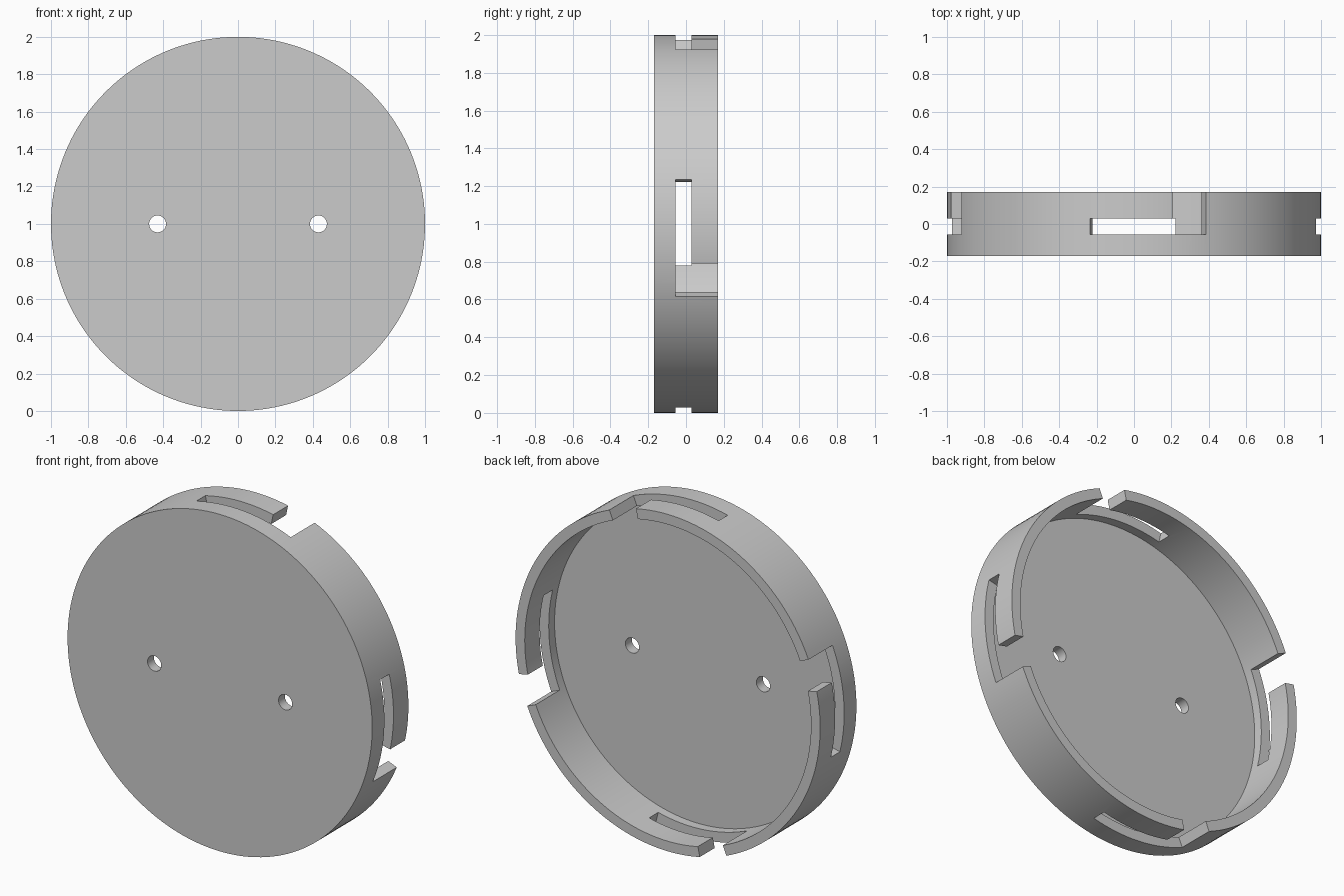
import bpy
import bmesh
from math import radians, sin, cos, pi
from mathutils import Matrix

start = bpy.data.objects.get("Cube")
if start:
    bpy.data.objects.remove(start, do_unlink=True)

# Main dimensions
OUTER, INNER = 1.0, 0.94
FRONT, FLOOR, BACK = -0.17, -0.11, 0.17
SLOT_LOW, SLOT_HIGH = -0.055, 0.03
SLOT_START, GAP_START, GAP_END = 13.6, -12.1, -22.6

grey = bpy.data.materials.new("light_grey")
grey.use_nodes = True
colour = (0.6, 0.6, 0.6, 1)
grey.diffuse_color = colour
grey.node_tree.nodes["Principled BSDF"].inputs["Base Color"].default_value = colour


def make_object(name, bm):
    bmesh.ops.recalc_face_normals(bm, faces=bm.faces)
    mesh = bpy.data.meshes.new(name)
    bm.to_mesh(mesh)
    bm.free()
    obj = bpy.data.objects.new(name, mesh)
    bpy.context.collection.objects.link(obj)
    return obj


def disc(name, radius, y0, y1, x=0, segments=160):
    """Cylinder lying along y, at the height of the cap's centre."""
    bm = bmesh.new()
    place = Matrix.Translation((x, (y0 + y1) / 2, 1)) @ Matrix.Rotation(pi / 2, 4, "X")
    bmesh.ops.create_cone(bm, cap_ends=True, segments=segments, radius1=radius,
                          radius2=radius, depth=y1 - y0, matrix=place)
    return make_object(name, bm)


def sector(name, a0, a1, y0, y1, steps=6):
    """Curved block that reaches right through the wall."""
    bm = bmesh.new()
    angles = [radians(a0 + (a1 - a0) * i / steps) for i in range(steps + 1)]
    outline = [(1.15, a) for a in angles] + [(0.8, a) for a in reversed(angles)]
    face = bm.faces.new([bm.verts.new((r * cos(a), y0, 1 + r * sin(a)))
                         for r, a in outline])
    grown = bmesh.ops.extrude_face_region(bm, geom=[face])["geom"]
    bmesh.ops.translate(bm, vec=(0, y1 - y0, 0),
                        verts=[v for v in grown if isinstance(v, bmesh.types.BMVert)])
    return make_object(name, bm)


def cut(body, cutter):
    cutter.hide_render = True
    mod = body.modifiers.new("cut", "BOOLEAN")
    mod.operation = "DIFFERENCE"
    mod.solver = "EXACT"
    mod.object = cutter
    bpy.context.view_layer.objects.active = body
    bpy.ops.object.modifier_apply(modifier=mod.name)
    bpy.data.objects.remove(cutter, do_unlink=True)


# Round cap, hollowed from the back
cap = disc("bayonet_cap", OUTER, FRONT, BACK)
cut(cap, disc("cavity_cutter", INNER, FLOOR, BACK + 0.2))

# Two holes through the front plate
for x in (-0.43, 0.43):
    cut(cap, disc("hole_cutter", 0.045, FRONT - 0.1, FLOOR + 0.1, x, 40))

# Four L-shaped locking slots: an entry gap, then a sideways slot
for quarter in range(4):
    turn = 90 * quarter
    cut(cap, sector("gap_cutter", turn + GAP_END, turn + GAP_START, SLOT_LOW, BACK + 0.2))
    cut(cap, sector("slot_cutter", turn + GAP_END + 5, turn + SLOT_START,
                    SLOT_LOW, SLOT_HIGH, 12))

cap.data.materials.clear()
cap.data.materials.append(grey)
for poly in cap.data.polygons:
    poly.material_index = 0

# Smooth round walls with crisp edges
bpy.ops.object.select_all(action="DESELECT")
cap.select_set(True)
bpy.context.view_layer.objects.active = cap
bpy.ops.object.shade_smooth_by_angle(angle=radians(30))
